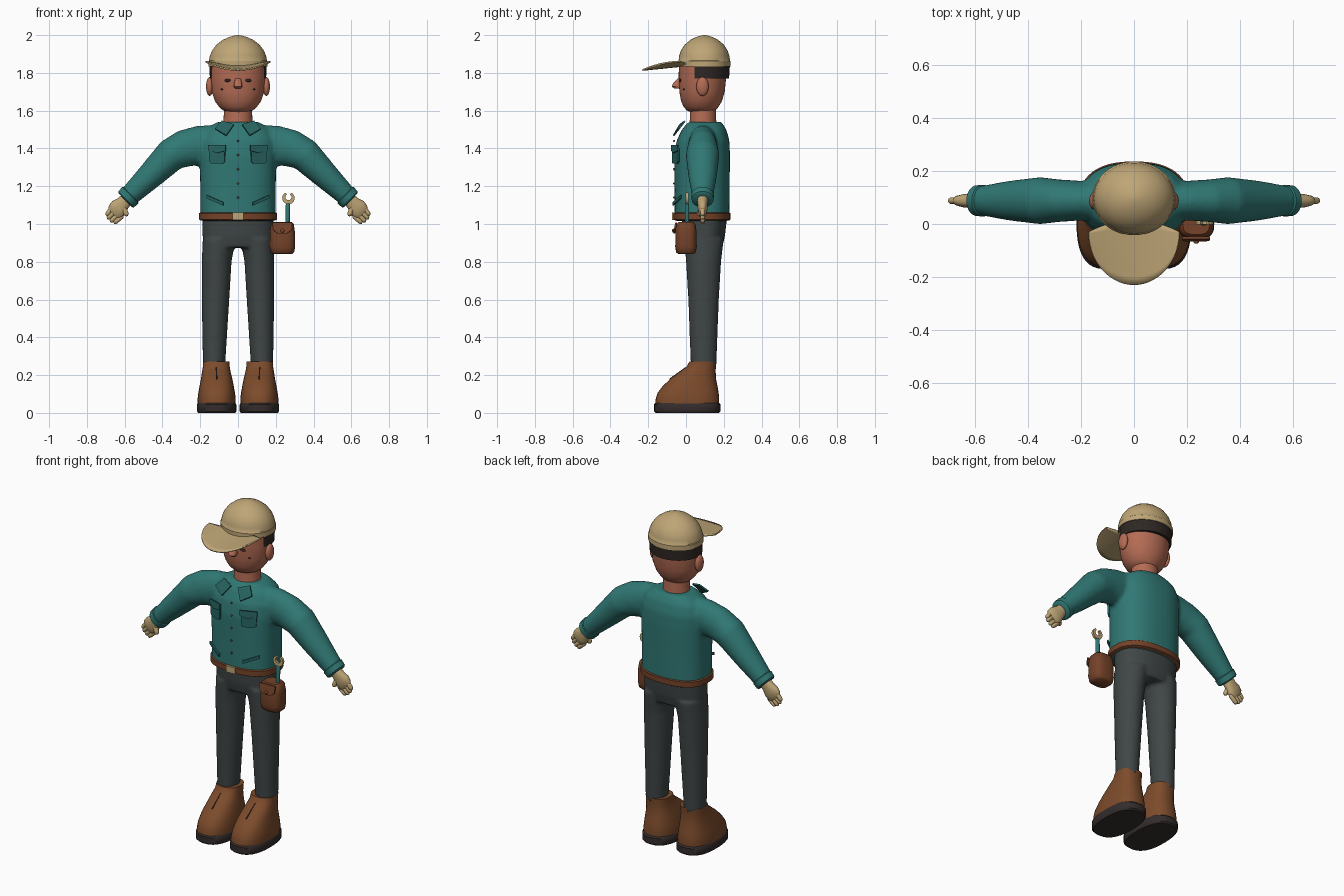
import bpy, bmesh, math
from mathutils import Vector

if "Cube" in bpy.data.objects:
    bpy.data.objects.remove(bpy.data.objects["Cube"])


def material(name, r, g, b):
    lin = [((c / 255 + 0.055) / 1.055) ** 2.4 for c in (r, g, b)] + [1]
    m = bpy.data.materials.new(name)
    m.use_nodes = True
    m.diffuse_color = lin
    m.node_tree.nodes["Principled BSDF"].inputs["Base Color"].default_value = lin
    return m


TEAL = material("teal cloth", 48, 120, 116)
TRIM = material("dark teal trim", 38, 98, 95)
TAN = material("tan", 190, 165, 118)
SKIN = material("skin", 180, 108, 84)
GREY = material("charcoal cloth", 64, 70, 70)
BOOT = material("boot leather", 124, 75, 43)
BELT = material("belt leather", 116, 66, 40)
SOLE = material("sole rubber", 52, 44, 44)
HAIR = material("dark hair", 46, 39, 36)


def finish(name, bm, mat, smooth=True):
    bmesh.ops.recalc_face_normals(bm, faces=bm.faces)
    me = bpy.data.meshes.new(name)
    bm.to_mesh(me)
    bm.free()
    ob = bpy.data.objects.new(name, me)
    bpy.context.collection.objects.link(ob)
    me.materials.append(mat)
    if smooth:
        bpy.ops.object.select_all(action='DESELECT')
        ob.select_set(True)
        bpy.context.view_layer.objects.active = ob
        bpy.ops.object.shade_smooth_by_angle(angle=math.radians(42))
    return ob


def skin_rings(bm, rings, n=2.0, seg=32):
    """Bridge rings given as (centre, u, v); n sets how square they are."""
    loops = []
    for c, u, v in rings:
        loop = []
        for i in range(seg):
            a = math.tau * i / seg
            ca, sa = math.cos(a), math.sin(a)
            p = Vector(c) + Vector(u) * math.copysign(abs(ca) ** (2 / n), ca)
            loop.append(bm.verts.new(p + Vector(v) * math.copysign(abs(sa) ** (2 / n), sa)))
        loops.append(loop)
    for a, b in zip(loops, loops[1:]):
        for i in range(seg):
            j = (i + 1) % seg
            bm.faces.new((a[i], a[j], b[j], b[i]))
    bm.faces.new(loops[0][::-1])
    bm.faces.new(loops[-1])


def upright(rows):
    """Rows of (z, cx, cy, rx, ry)."""
    return [((cx, cy, z), (rx, 0, 0), (0, ry, 0)) for z, cx, cy, rx, ry in rows]


def limb(rows, s, cy=0.088):
    """Rows of (x, z, tilt in degrees, half height, half depth)."""
    return [((s * x, cy, z), (s * h * math.sin(math.radians(t)), 0, h * math.cos(math.radians(t))),
             (0, d, 0)) for x, z, t, h, d in rows]


def loft(name, rings, mat, n=2.0, seg=32):
    bm = bmesh.new()
    skin_rings(bm, rings, n, seg)
    return finish(name, bm, mat)


def rod(name, p, q, r, mat, seg=12):
    p, q = Vector(p), Vector(q)
    d = (q - p).normalized()
    u = d.orthogonal().normalized()
    v = d.cross(u)
    rows = [(-r, .3), (-r * .6, .8), (0, 1)]
    rings = [(p + d * o, u * r * k, v * r * k) for o, k in rows]
    rings += [(q - d * o, u * r * k, v * r * k) for o, k in reversed(rows)]
    return loft(name, rings, mat, seg=seg)


def ball(name, c, size, mat):
    bm = bmesh.new()
    bmesh.ops.create_uvsphere(bm, u_segments=20, v_segments=12, radius=1)
    bmesh.ops.scale(bm, vec=size, verts=bm.verts)
    bmesh.ops.translate(bm, vec=c, verts=bm.verts)
    return finish(name, bm, mat)


def plate(name, pts, mat, thick=0.009):
    bm = bmesh.new()
    bm.faces.new([bm.verts.new(p) for p in pts])
    ob = finish(name, bm, mat, False)
    mod = ob.modifiers.new("thickness", 'SOLIDIFY')
    mod.thickness, mod.offset = thick, 0
    return ob


def chest(x, gap=0.012):
    return 0.085 - 0.147 * (1 - min(1, abs(x) / 0.2) ** 2.5) ** 0.4 - gap


def on_chest(name, pts, s, mat, gap=0.012):
    return plate(name, [(s * x, chest(x, gap), z) for x, z in pts], mat)


def blend(ob, voxel, rounds):
    """Fuse overlapping volumes into one soft surface."""
    m = ob.modifiers.new("fuse", 'REMESH')
    m.mode, m.voxel_size, m.use_smooth_shade = 'VOXEL', voxel, True
    m = ob.modifiers.new("soften", 'SMOOTH')
    m.factor, m.iterations = 0.5, rounds


# Shirt: torso and both sleeves fused
bm = bmesh.new()
skin_rings(bm, upright([(1.015, 0, .085, .2, .145), (1.2, 0, .085, .2, .146), (1.36, 0, .085, .203, .148),
                        (1.44, 0, .09, .2, .14), (1.5, 0, .096, .175, .118), (1.54, 0, .1, .11, .088)]), 2.4, 40)
for s in (1, -1):
    skin_rings(bm, limb([(.03, 1.43, 0, .1, .08), (.2, 1.415, 10, .106, .075), (.28, 1.4, 22, .1, .08),
                         (.355, 1.365, 38, .088, .089), (.47, 1.25, 44, .07, .075),
                         (.592, 1.132, 44, .052, .053)], s))
blend(finish("shirt", bm, TEAL, False), 0.011, 6)

# Trousers: hips and both legs fused
bm = bmesh.new()
skin_rings(bm, upright([(.875, 0, .094, .18, .098), (.94, 0, .095, .188, .112), (1.035, 0, .097, .19, .12)]), 2.3)
for s in (1, -1):
    skin_rings(bm, upright([(.25, s * .127, .093, .059, .068), (.6, s * .119, .093, .073, .081),
                            (.8, s * .113, .093, .079, .093), (.92, s * .1, .095, .087, .105)]))
blend(finish("trousers", bm, GREY, False), 0.01, 5)

# Belt and buckle
loft("belt", upright([(1.018, 0, .085, .196, .141), (1.024, 0, .085, .207, .151), (1.056, 0, .085, .207, .151),
                      (1.063, 0, .085, .196, .141)]), BELT, 2.4, 48)
plate("buckle", [(-.03, -.069, 1.022), (.03, -.069, 1.022), (.03, -.069, 1.06), (-.03, -.069, 1.06)], TAN)

# Head, neck and face
loft("neck", upright([(1.49, 0, .09, .08, .075), (1.55, 0, .09, .076, .07), (1.64, 0, .09, .074, .07)]), SKIN)
loft("head", upright([(1.592, 0, .08, .05, .055), (1.602, 0, .08, .08, .077), (1.62, 0, .08, .1, .092),
                      (1.65, 0, .082, .122, .108), (1.7, 0, .085, .139, .12), (1.78, 0, .087, .146, .126),
                      (1.86, 0, .09, .146, .127)]), SKIN, 2, 40)
loft("nose", upright([(1.718, 0, -.045, .016, .018), (1.728, 0, -.047, .023, .028), (1.745, 0, -.043, .021, .026),
                      (1.77, 0, -.034, .014, .01)]), SKIN, 2.5, 20)
for s, side in ((1, "left"), (-1, "right")):
    ball(side + "_ear", (s * .15, .087, 1.728), (.019, .033, .05), SKIN)
    ball(side + "_eye", (s * .055, -.031, 1.76), (.017, .006, .008), HAIR)
    ball(side + "_cheek_mark", (s * .085, -.011, 1.713), (.007, .005, .004), HAIR)

# Hair band round the back of the head
bm = bmesh.new()
skin_rings(bm, upright([(1.77, 0, .096, .149, .132), (1.85, 0, .097, .152, .136)]), 2, 40)
cut = bmesh.ops.bisect_plane(bm, geom=bm.verts[:] + bm.edges[:] + bm.faces[:], plane_co=(0, .045, 0),
                             plane_no=(0, 1, 0), clear_inner=True)
bmesh.ops.holes_fill(bm, edges=[e for e in bm.edges if e.is_boundary])
finish("hair", bm, HAIR)

# Cap dome with its band, then the curled brim
loft("cap", upright([(z, 0, .097, rx, ry) for z, rx, ry in (
    (1.835, .157, .139), (1.862, .157, .139), (1.865, .153, .136), (1.89, .149, .133), (1.92, .136, .123),
    (1.95, .113, .103), (1.975, .08, .073), (1.99, .047, .043), (1.998, .018, .017), (2, .003, .003))]), TAN, 2, 48)
bm = bmesh.new()
across, out = 28, 8
grid = []
for i in range(across + 1):
    a = math.pi * (i / across - 0.5) * 0.985
    t = math.sin(a)
    inner, outer = -.03 + .045 * (1 - t * t), -.03 - .2 * math.cos(a)
    col = []
    for j in range(out + 1):
        k = j / out
        z = 1.815 + .045 * t * t + .025 * (1 - k) * (1 - t * t)
        col.append(bm.verts.new((.172 * t, inner + (outer - inner) * k, z)))
    grid.append(col)
for a, b in zip(grid, grid[1:]):
    for j in range(out):
        bm.faces.new((a[j], a[j + 1], b[j + 1], b[j]))
brim = finish("cap_brim", bm, TAN)
mod = brim.modifiers.new("thickness", 'SOLIDIFY')
mod.thickness, mod.offset = 0.008, 0

for s, side in ((1, "left"), (-1, "right")):
    # Cuff, glove palm, fingers and thumb
    loft(side + "_cuff", limb([(.566, 1.157, 44, .054, .054), (.57, 1.153, 44, .061, .06),
                               (.592, 1.13, 44, .059, .058), (.597, 1.125, 44, .05, .05)], s), TEAL)
    loft(side + "_palm", limb([(.585, 1.135, 44, .034, .03), (.61, 1.108, 44, .038, .027),
                               (.632, 1.084, 44, .05, .026), (.652, 1.064, 44, .046, .021),
                               (.662, 1.054, 44, .034, .012)], s), TAN, 2.3, 24)
    tips = ((.69, 1.055), (.683, 1.036), (.667, 1.02), (.648, 1.012))
    for i, (x, z) in enumerate(tips):
        rod(f"{side}_finger_{i + 1}", (s * (.668 - .017 * i), .088, 1.083 - .015 * i), (s * x, .088, z), .0125, TAN)
    rod(side + "_thumb", (s * .607, .08, 1.09), (s * .592, .072, 1.055), .014, TAN)

    # Collar, chest pocket with flap, and slanted lower pocket
    plate(side + "_collar", [(s * .085, -.006, 1.545), (s * .022, -.032, 1.525), (s * .062, -.066, 1.468),
                             (s * .122, -.04, 1.503)], TRIM)
    on_chest(side + "_chest_pocket", [(.068, 1.4), (.152, 1.4), (.15, 1.33), (.14, 1.32), (.08, 1.32),
                                      (.07, 1.33)], s, TRIM)
    on_chest(side + "_pocket_flap", [(.064, 1.418), (.156, 1.418), (.156, 1.388), (.11, 1.376), (.064, 1.388)],
             s, TRIM, .018)
    on_chest(side + "_waist_pocket", [(.078, 1.115), (.165, 1.153), (.165, 1.136), (.078, 1.098)], s, TRIM)

    # Boot, sole and lace seam
    c = s * .113
    loft(side + "_boot", upright([(.045, c, .006, .1, .169), (.075, c, .008, .101, .168), (.105, c, .011, .097, .162),
                                  (.14, c, .021, .091, .146), (.18, c, .038, .083, .121),
                                  (.22, s * .115, .063, .075, .094), (.245, s * .115, .081, .071, .077),
                                  (.272, s * .115, .089, .071, .071)]), BOOT, 2.4, 40)
    loft(side + "_sole", upright([(0, c, .007, .098, .168), (.008, c, .007, .104, .176), (.045, c, .007, .104, .176),
                                  (.053, c, .007, .098, .168)]), SOLE, 2.5, 40)
    rod(side + "_lace_seam", (s * .115, -.002, .238), (s * .113, -.083, .18), .004, SOLE, 8)

# Shirt buttons
for i in range(5):
    ball(f"button_{i + 1}", (0, -.063, 1.44 - i * .075), (.006, .005, .006), BELT)

# Tool pouch with flap and stud
loft("pouch", upright([(.84, .235, 0, .05, .04), (.85, .235, 0, .062, .052), (.88, .235, 0, .068, .057),
                       (.96, .235, 0, .066, .056), (1.0, .235, 0, .06, .05), (1.01, .235, 0, .05, .04)]), BELT, 2.8)
plate("pouch_flap", [(.183, -.052, 1.008), (.287, -.052, 1.008), (.285, -.06, .97), (.26, -.062, .95),
                     (.21, -.062, .95), (.185, -.06, .97)], BELT)
ball("pouch_stud", (.235, -.068, .965), (.01, .006, .01), BOOT)

# Wrench in the pouch: grip and open jaw
rod("wrench_grip", (.262, .005, .97), (.264, .005, 1.1), .012, TEAL)
arc = [math.radians(118 + 304 * i / 16) for i in range(17)]
jaw = [(.267 + .033 * math.cos(a), .005, 1.137 + .033 * math.sin(a)) for a in arc]
jaw += [(.267 + .016 * math.cos(a), .005, 1.142 + .016 * math.sin(a)) for a in reversed(arc)]
plate("wrench_jaw", jaw, TAN, .014)
